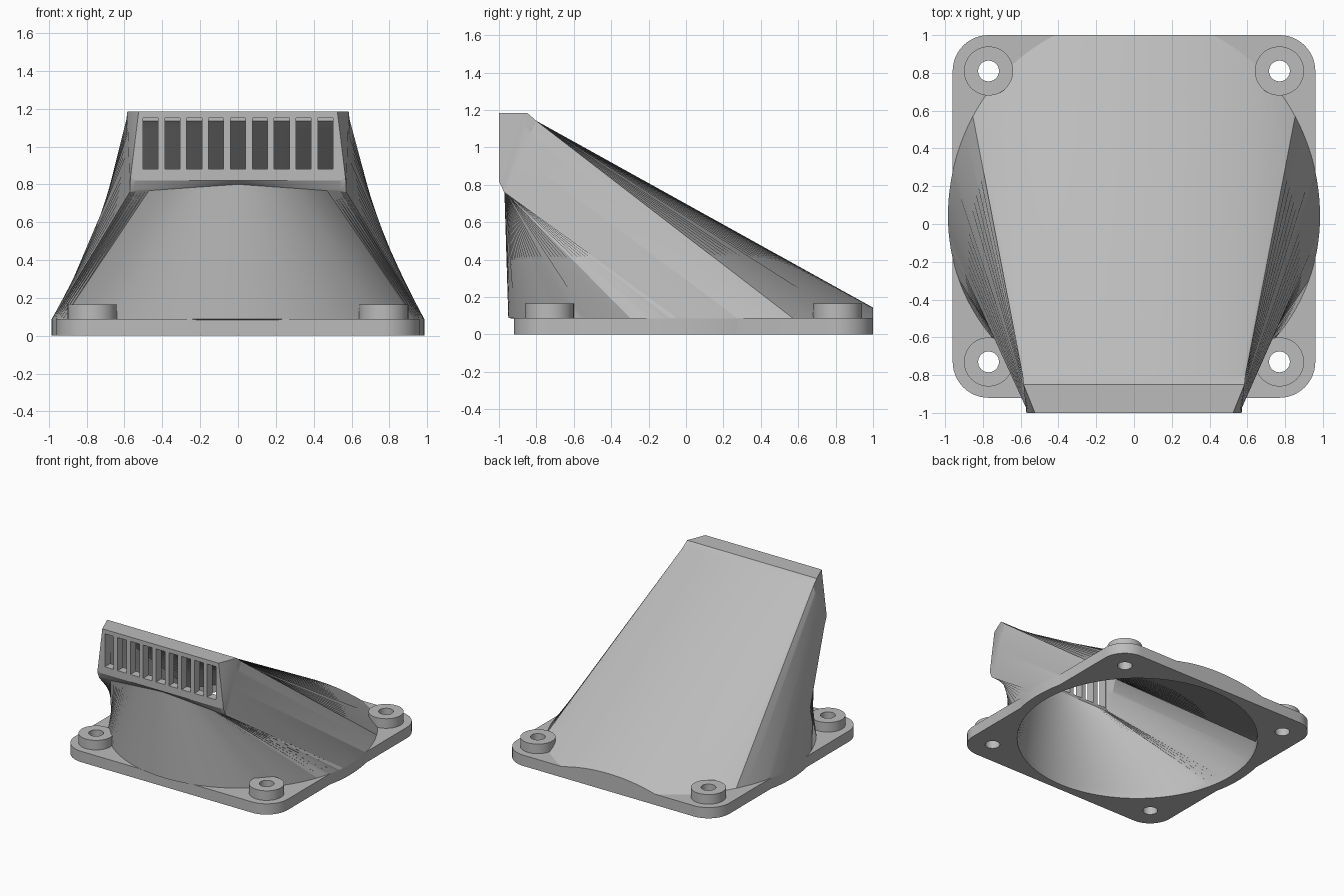
import bpy, bmesh, math

cube = bpy.data.objects.get("Cube")
if cube:
    bpy.data.objects.remove(cube)

CY = 0.04            # centre of the fan opening
PLATE = 0.088        # flange thickness
HOLES = [(sx * 0.77, CY + sy * 0.77) for sx in (-1, 1) for sy in (-1, 1)]
ANGLES = [-90 + 2.5 * i for i in range(144)]

grey = bpy.data.materials.new("plain_grey")
grey.use_nodes = True
grey.diffuse_color = (0.5, 0.5, 0.5, 1)
grey.node_tree.nodes["Principled BSDF"].inputs["Base Color"].default_value = (0.5, 0.5, 0.5, 1)


def finish(bm, name):
    bmesh.ops.recalc_face_normals(bm, faces=bm.faces)
    mesh = bpy.data.meshes.new(name)
    bm.to_mesh(mesh)
    bm.free()
    mesh.materials.append(grey)
    obj = bpy.data.objects.new(name, mesh)
    bpy.context.collection.objects.link(obj)
    return obj


def loft(name, rings):
    """Closed solid through rings that have equal point counts."""
    bm = bmesh.new()
    rows = [[bm.verts.new(p) for p in ring] for ring in rings]
    n = len(rows[0])
    for a, b in zip(rows, rows[1:]):
        for i in range(n):
            j = (i + 1) % n
            bm.faces.new((a[i], a[j], b[j], b[i]))
    bm.faces.new(rows[0])
    bm.faces.new(rows[-1])
    return finish(bm, name)


def oval(rx, front, back, z, y_min=-9):
    pts = []
    for d in ANGLES:
        a = math.radians(d)
        ry = back if math.sin(a) > 0 else front
        pts.append((rx * math.cos(a), max(y_min, CY + ry * math.sin(a)), z))
    return pts


def slot_ring(low, high, lift=0):
    """Four-sided ring between a low and a high edge, each (half width, y, z)."""
    pts = []
    for d in ANGLES:
        if d < -5:
            u, v = (d + 90) / 85, 0
        elif d <= 30:
            u, v = 1, (d + 5) / 35
        elif d < 150:
            u, v = 1 - (d - 30) / 60, 1
        elif d <= 185:
            u, v = -1, (185 - d) / 35
        else:
            u, v = (d - 270) / 85, 0
        w, y, z = (p + (q - p) * v for p, q in zip(low, high))
        pts.append((u * w, y, z + lift * (1 - abs(u)) * (1 - v)))
    return pts


def cylinder(name, x, y, r, z0, z1):
    def ring(z):
        return [(x + r * math.cos(math.tau * i / 48), y + r * math.sin(math.tau * i / 48), z)
                for i in range(48)]
    return loft(name, [ring(z0), ring(z1)])


def box(name, x0, x1, y0, y1, z0, z1):
    return loft(name, [[(x0, y0, z), (x1, y0, z), (x1, y1, z), (x0, y1, z)] for z in (z0, z1)])


def combine(target, tool, operation):
    tool.hide_render = True
    mod = target.modifiers.new(operation, 'BOOLEAN')
    mod.operation = operation
    mod.solver = 'EXACT'
    mod.object = tool
    bpy.context.view_layer.objects.active = target
    bpy.ops.object.modifier_apply(modifier=mod.name)
    bpy.data.objects.remove(tool)


# Outer duct: oval collar rising to the outlet box
duct = loft("fan_duct", [
    oval(0.985, 0.99, 1.06, 0, -0.92),
    oval(0.985, 0.99, 1.06, PLATE - 0.004, -0.92),
    oval(0.985, 0.99, 1.06, PLATE),
    slot_ring((0.572, -0.972, 0.76), (0.59, -0.8, 1.142), 0.04),
    slot_ring((0.572, -0.978, 0.772), (0.585, -0.85, 1.185), 0.03),
    slot_ring((0.57, -1, 0.82), (0.525, -1, 1.185)),
])
combine(duct, box("back_trim", -2, 2, 1, 2, -1, 1), 'DIFFERENCE')

# Mounting flange with rounded corners
R = 0.19
outline = []
for k, (sx, sy) in enumerate(((1, 1), (-1, 1), (-1, -1), (1, -1))):
    for i in range(13):
        a = math.radians(90 * k + 7.5 * i)
        outline.append((sx * (0.96 - R) + R * math.cos(a), CY + sy * (0.96 - R) + R * math.sin(a)))
flange = loft("flange", [[(x, y, z) for x, y in outline] for z in (0, PLATE)])
combine(duct, flange, 'UNION')

# Screw bosses
for x, y in HOLES:
    combine(duct, cylinder("boss", x, y, 0.13, 0.03, 0.166), 'UNION')

# Hollow air passage
throat = loft("throat", [
    oval(0.9, 0.9, 0.9, -0.05),
    oval(0.9, 0.9, 0.9, 0.06),
    slot_ring((0.515, -0.91, 0.84), (0.515, -0.83, 1.09)),
    slot_ring((0.505, -0.93, 0.875), (0.505, -0.93, 1.145)),
])
combine(duct, throat, 'DIFFERENCE')

# Nine grille openings
for i in range(9):
    x = (i - 4) * 0.1155
    combine(duct, box("grille_slot", x - 0.04, x + 0.04, -1.1, -0.91, 0.88, 1.15), 'DIFFERENCE')

# Screw holes
for x, y in HOLES:
    combine(duct, cylinder("screw_hole", x, y, 0.055, -0.1, 0.4), 'DIFFERENCE')

bpy.ops.object.select_all(action='DESELECT')
duct.select_set(True)
bpy.context.view_layer.objects.active = duct
bpy.ops.object.shade_smooth_by_angle(angle=math.radians(25))
